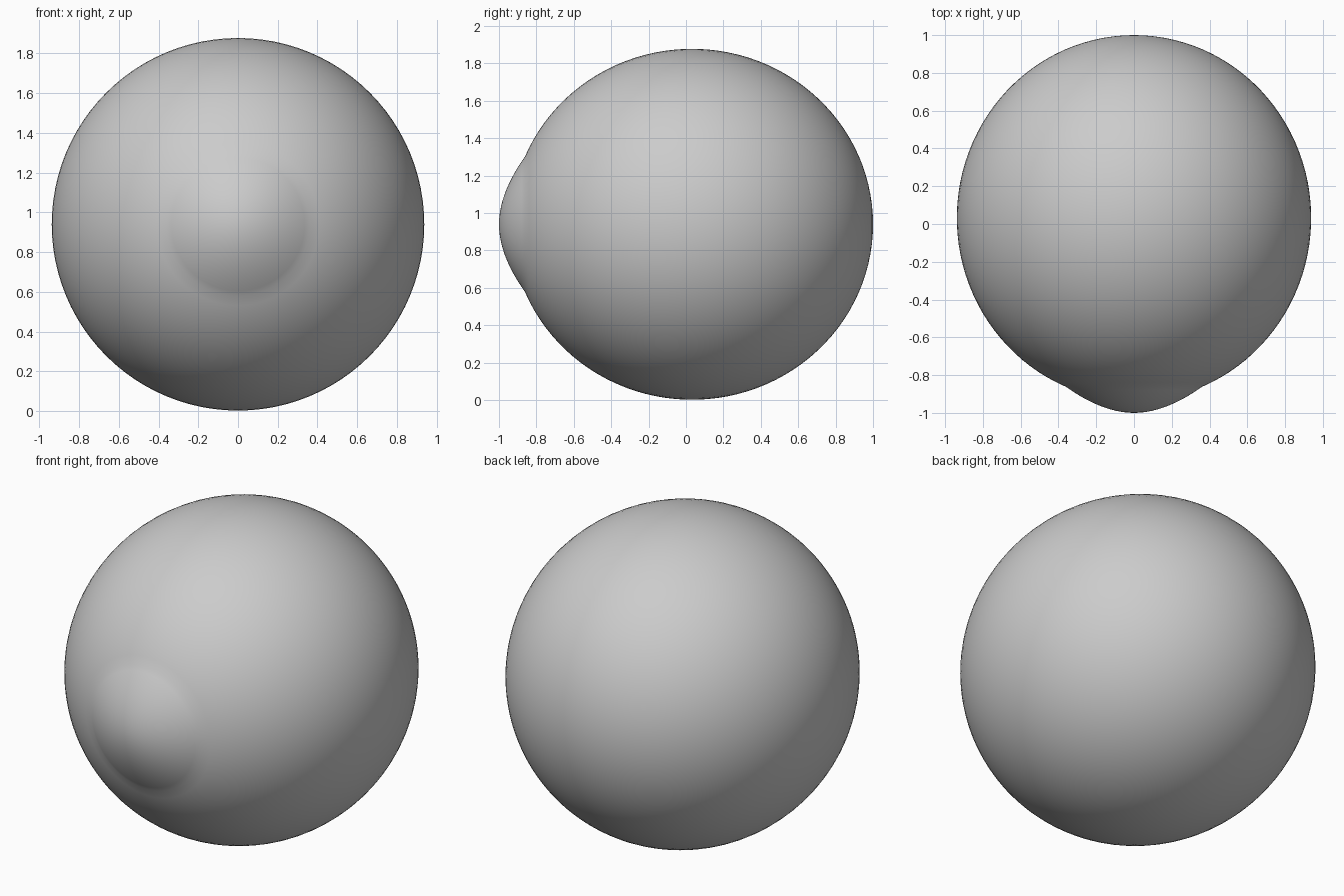
import bpy, bmesh, math
from mathutils import Matrix, Vector

if "Cube" in bpy.data.objects:
    bpy.data.objects.remove(bpy.data.objects["Cube"])

R, RY, CY, CZ = 0.938, 0.968, 0.032, 0.94   # globe radius, depth radius, centre
RIM = 0.36                                  # radius of the front bulge
SEG = 96

# Profile (radius, y): front bulge, then the globe to the back pole
rim_a = math.asin(RIM / R)
rim_y = CY - RY * math.cos(rim_a)
depth = rim_y + 1.0
arc_r = (RIM ** 2 + depth ** 2) / (2 * depth)
arc_a = math.asin(RIM / arc_r)
profile = []
for i in range(13):
    a = arc_a * i / 12
    t = i / 12
    flatten = 0.10 * depth * 4 * t ** 2 * (1 - t)   # gentle S-curve at the rim
    profile.append((arc_r * math.sin(a), -1 + arc_r * (1 - math.cos(a)) + flatten))
for i in range(1, 49):
    a = rim_a + (math.pi - rim_a) * i / 48
    profile.append((R * math.sin(a), CY - RY * math.cos(a)))

# Spin the profile around the y axis
bm = bmesh.new()
verts = [bm.verts.new((r, y, 0)) for r, y in profile]
edges = [bm.edges.new(p) for p in zip(verts, verts[1:])]
bmesh.ops.spin(bm, geom=verts + edges, cent=(0, 0, 0), axis=(0, 1, 0),
               angle=math.tau, steps=SEG, use_duplicate=False)
bmesh.ops.remove_doubles(bm, verts=bm.verts, dist=1e-4)
bmesh.ops.recalc_face_normals(bm, faces=bm.faces)
bmesh.ops.translate(bm, verts=bm.verts, vec=(0, 0, CZ))
for f in bm.faces:
    f.smooth = True
mesh = bpy.data.meshes.new("eyeball")
bm.to_mesh(mesh)
bm.free()
bpy.context.collection.objects.link(bpy.data.objects.new("eyeball", mesh))
